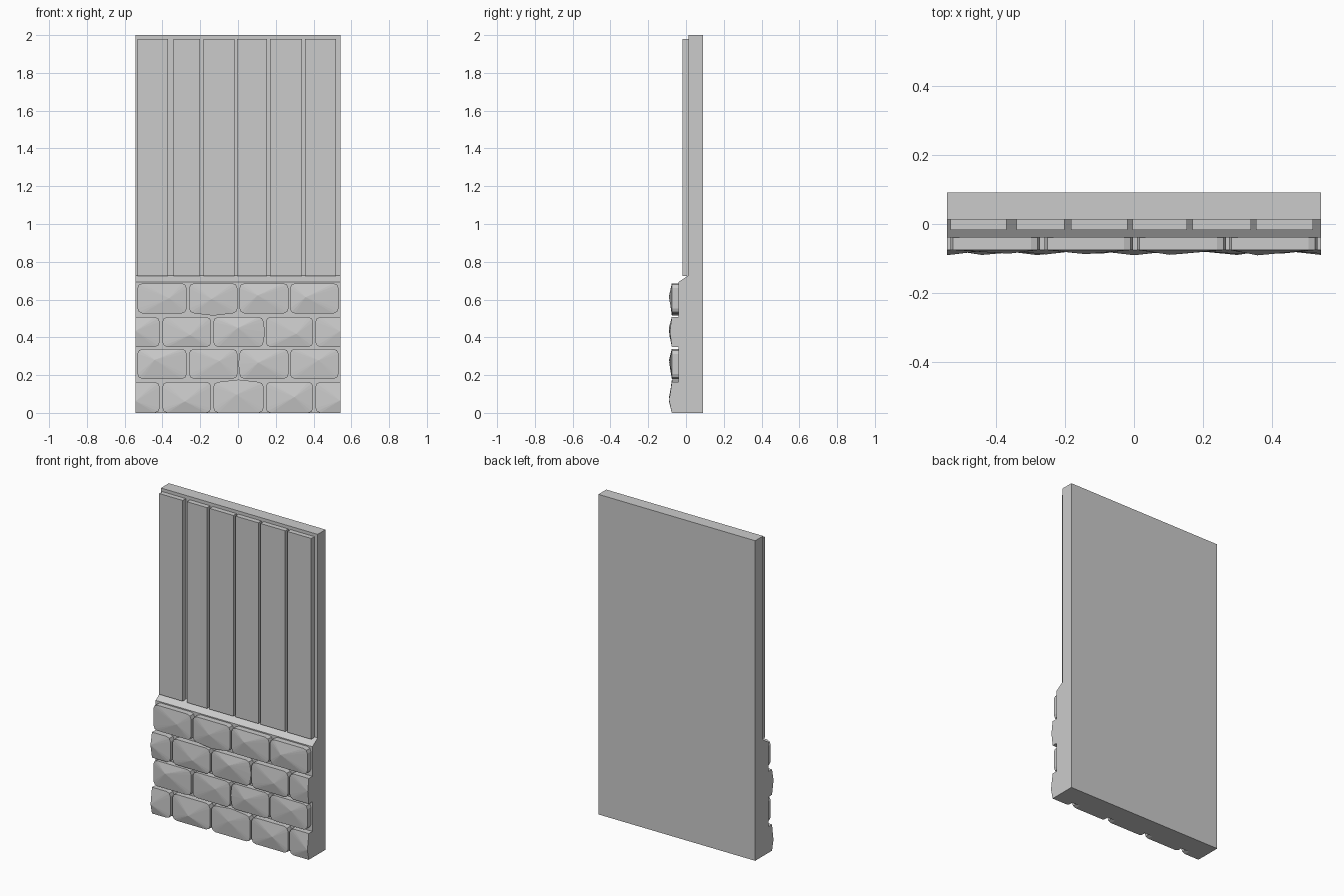
import bpy, bmesh, math, random

if "Cube" in bpy.data.objects:
    bpy.data.objects.remove(bpy.data.objects["Cube"])

random.seed(4)
HALF = 0.542                      # half width of the wall panel
RIM, PEAK = -0.075, -0.091        # stone edge depth and crown depth


def finish(name, bm):
    bmesh.ops.recalc_face_normals(bm, faces=bm.faces)
    mesh = bpy.data.meshes.new(name)
    bm.to_mesh(mesh)
    bm.free()
    ob = bpy.data.objects.new(name, mesh)
    bpy.context.collection.objects.link(ob)
    return ob


def extruded(name, profile, x0, x1):
    """Sweep a (y, z) profile along x."""
    bm = bmesh.new()
    a = [bm.verts.new((x0, y, z)) for y, z in profile]
    b = [bm.verts.new((x1, y, z)) for y, z in profile]
    n = len(profile)
    bm.faces.new(a)
    bm.faces.new(b[::-1])
    for i in range(n):
        bm.faces.new((a[i], b[i], b[(i + 1) % n], a[(i + 1) % n]))
    return finish(name, bm)


def stone(name, x0, x1, z0, z1, top=0, bottom=0, left=0, right=0):
    """Rounded block with a faceted crown, trimmed at the panel sides."""
    xm, zm, r = (x0 + x1) / 2, (z0 + z1) / 2, 0.026
    ring = []
    corners = ((x1 - r, z0 + r, -90), (x1 - r, z1 - r, 0),
               (x0 + r, z1 - r, 90), (x0 + r, z0 + r, 180))
    mids = ((x1 + right, zm), (xm, z1 + top), (x0 - left, zm), (xm, z0 - bottom))
    for (cx, cz, start), mid in zip(corners, mids):
        for k in range(3):
            a = math.radians(start + 45 * k)
            ring.append((cx + r * math.cos(a), cz + r * math.sin(a)))
        ring.append(mid)

    bm = bmesh.new()
    back = [bm.verts.new((x, -0.034, z)) for x, z in ring]
    front = [bm.verts.new((x, RIM, z)) for x, z in ring]
    cut = x0 < -HALF or x1 > HALF
    apex = bm.verts.new((xm + (0 if cut else random.uniform(-0.05, 0.05)),
                         PEAK + random.uniform(0, 0.006),
                         zm + random.uniform(-0.025, 0.025)))
    bm.faces.new(back)
    n = len(ring)
    for i in range(n):
        j = (i + 1) % n
        bm.faces.new((back[i], back[j], front[j], front[i]))
        bm.faces.new((front[i], front[j], apex))
    if cut:
        s = 1 if xm > 0 else -1
        bmesh.ops.bisect_plane(bm, geom=bm.verts[:] + bm.edges[:] + bm.faces[:],
                               plane_co=(s * HALF, 0, 0), plane_no=(s, 0, 0),
                               clear_outer=True)
        bmesh.ops.holes_fill(bm, edges=[e for e in bm.edges if e.is_boundary])
    return finish(name, bm)


# Wall core: thicker base, sloped ledge, thinner upper part
extruded("wall_core", [(0.091, 0), (0.091, 2), (0.013, 2), (0.013, 0.728),
                       (-0.039, 0.693), (-0.039, 0)], -HALF, HALF)

# Vertical boards
boards = [(-0.532, -0.370), (-0.341, -0.201), (-0.183, -0.019),
          (-0.005, 0.153), (0.169, 0.339), (0.354, 0.519)]
for i, (x0, x1) in enumerate(boards):
    extruded(f"board_{i + 1}", [(0.016, 0.725), (0.016, 1.98),
                                (-0.018, 1.98), (-0.018, 0.725)], x0, x1)

# Stone courses in running bond
whole = [(-0.532, -0.272), (-0.259, -0.003), (0.008, 0.267), (0.275, 0.532)]
offset = [(-0.67, -0.415), (-0.400, -0.142), (-0.130, 0.135),
          (0.147, 0.398), (0.410, 0.67)]
courses = [(0.0, 0.164, offset), (0.180, 0.339, whole),
           (0.349, 0.508, offset), (0.527, 0.686, whole)]
bulges = {(0, 2): dict(top=0.012), (3, 1): dict(bottom=0.012),
          (1, 2): dict(left=0.006), (2, 2): dict(right=0.008)}
for row, (z0, z1, spans) in enumerate(courses):
    for col, (x0, x1) in enumerate(spans):
        stone(f"stone_{row + 1}_{col + 1}", x0, x1, z0, z1,
              **bulges.get((row, col), {}))
